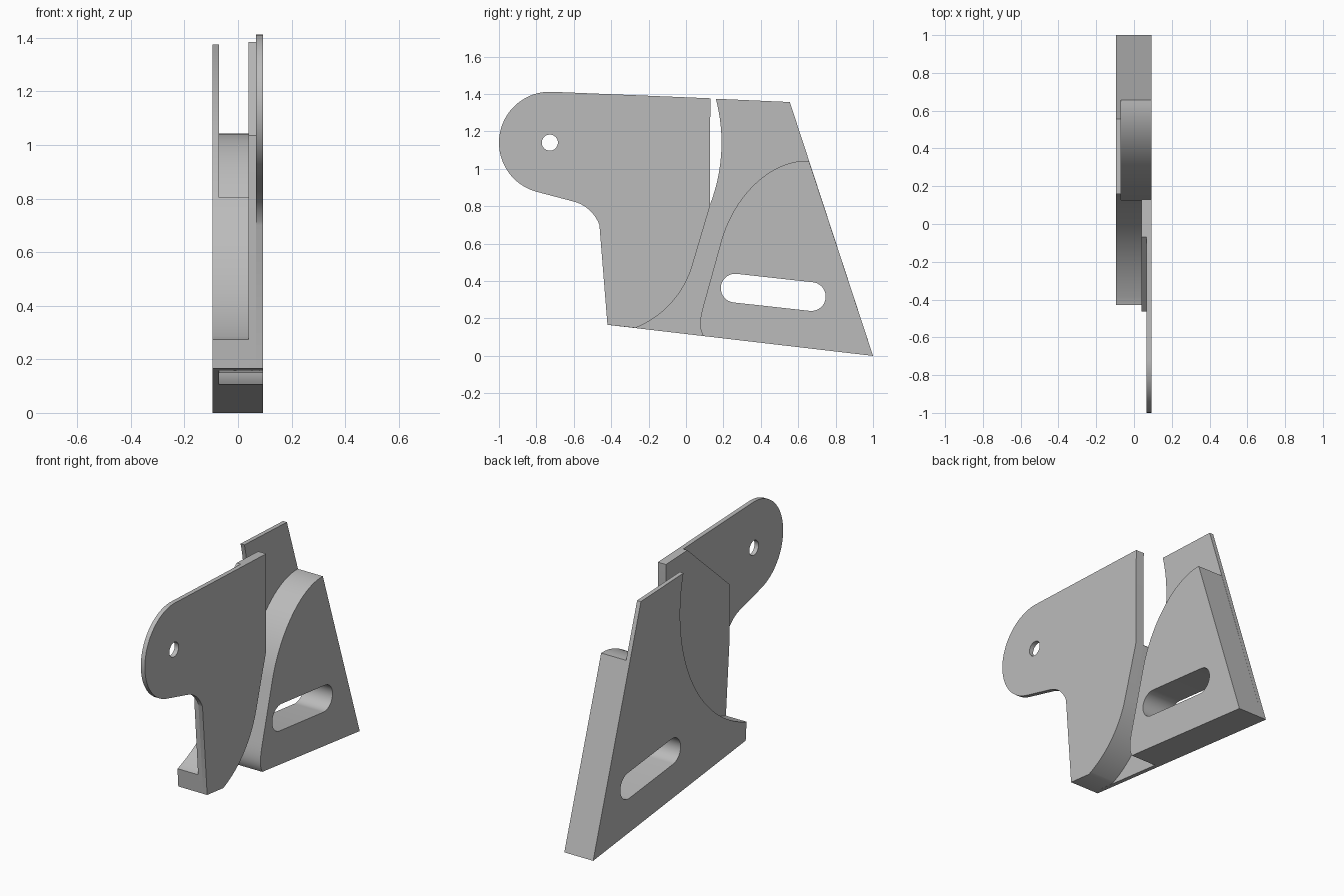
import bpy, bmesh
from math import cos, sin, radians
from mathutils import Vector
from mathutils.geometry import interpolate_bezier

cube = bpy.data.objects.get("Cube")
if cube:
    bpy.data.objects.remove(cube, do_unlink=True)

grey = bpy.data.materials.new("plain grey")
grey.use_nodes = True
colour = (0.5, 0.5, 0.5, 1)
grey.diffuse_color = colour
grey.node_tree.nodes["Principled BSDF"].inputs["Base Color"].default_value = colour


def arc(centre, r, start, end, steps=24):
    """Points (y, z) along a circular arc, angles in degrees."""
    angles = [radians(start + (end - start) * i / steps) for i in range(steps + 1)]
    return [(centre[0] + r * cos(a), centre[1] + r * sin(a)) for a in angles]


def bezier(a, b, c, d, steps=24):
    pts = interpolate_bezier(*[Vector((*p, 0)) for p in (a, b, c, d)], steps)
    return [(p.x, p.y) for p in pts]


def plate(name, outline, x0, x1, holes=()):
    """Extrude a (y, z) outline with holes from x0 to x1."""
    bm = bmesh.new()
    edges = []
    for loop in (outline, *holes):
        verts = [bm.verts.new((x0, y, z)) for y, z in loop]
        edges += [bm.edges.new((v, verts[i - 1])) for i, v in enumerate(verts)]
    bmesh.ops.triangle_fill(bm, use_beauty=True, edges=edges)
    ext = bmesh.ops.extrude_face_region(bm, geom=bm.faces[:], use_keep_orig=True)
    moved = [g for g in ext["geom"] if isinstance(g, bmesh.types.BMVert)]
    bmesh.ops.translate(bm, verts=moved, vec=(x1 - x0, 0, 0))
    bmesh.ops.recalc_face_normals(bm, faces=bm.faces[:])
    mesh = bpy.data.meshes.new(name)
    bm.to_mesh(mesh)
    bm.free()
    mesh.materials.append(grey)
    obj = bpy.data.objects.new(name, mesh)
    bpy.context.collection.objects.link(obj)
    bpy.ops.object.select_all(action='DESELECT')
    obj.select_set(True)
    bpy.context.view_layer.objects.active = obj
    bpy.ops.object.shade_smooth_by_angle(angle=radians(30))
    return obj


# Layer positions across the thickness
BACK, FLOOR, WEB, STEP, FACE = -0.095, -0.07, 0.04, 0.067, 0.093

# Shared outline pieces
pivot = (-0.728, 1.14)
toe = (-0.42, 0.166)
toe_top = (-0.428, 0.274)
knee = (-0.462, 0.70)
top_corner = (0.13, 1.377)
tail = (1.0, 0.0)
s_curve = [(0.128, 0.80)] + arc((-0.466, 0.633), 0.522, -16.3, -67.9)
slot = arc((0.263, 0.362), 0.077, 83, 263) + arc((0.67, 0.317), 0.077, -97, 83)

# Front lug plate with pivot hole
lug = (arc(pivot, 0.272, 255, 87.6, 40) + [top_corner] + s_curve + [toe]
       + arc((-0.653, 0.629), 0.203, 20.6, 75, 12))
plate("lug_plate", lug, STEP, FACE, [arc(pivot, 0.043, 0, 350, 35)])

# Thickening layer behind the lug
layer = [toe, knee, (-0.462, 1.035), (-0.07, 1.385), top_corner] + s_curve
plate("lug_backing", layer, WEB, STEP)

# Web joining the lug to the back plate, under the clearance arc
web = [toe, toe_top] + arc(pivot, 0.918, -70.4, -21.5) + s_curve
plate("lower_web", web, FLOOR, WEB)

# Back plate with clearance arc and slot
back = ([toe, toe_top] + arc(pivot, 0.918, -70.4, 14.8, 40)
        + [(0.555, 1.357), tail])
plate("back_plate", back, BACK, FLOOR, [slot])

# Thick rear block with curved nose and slot
block = (bezier((0.093, 0.106), (0.066, 0.15), (0.074, 0.20), (0.094, 0.273), 12)
         + bezier((0.19, 0.62), (0.26, 0.86), (0.455, 1.05), (0.657, 1.043))
         + [tail])
plate("rear_block", block, FLOOR, FACE, [slot])
